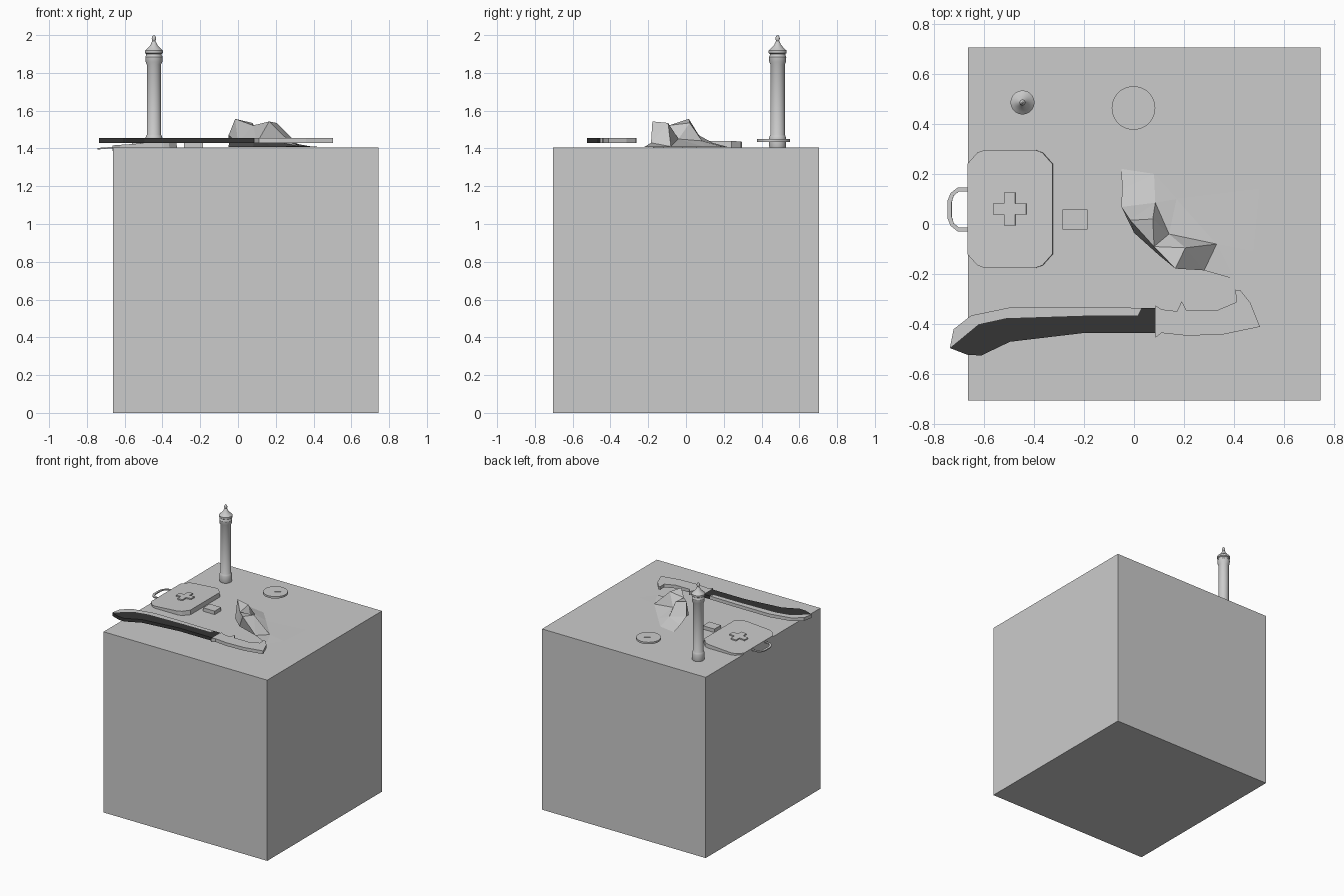
import bpy, bmesh, math
from mathutils import Vector, Matrix

if "Cube" in bpy.data.objects:
    bpy.data.objects.remove(bpy.data.objects["Cube"])

TOP = 1.405


def finish(name, bm, mat=None, recalc=True):
    if recalc:
        bmesh.ops.recalc_face_normals(bm, faces=bm.faces)
    me = bpy.data.meshes.new(name)
    bm.to_mesh(me)
    bm.free()
    ob = bpy.data.objects.new(name, me)
    bpy.context.collection.objects.link(ob)
    if mat:
        me.materials.append(mat)
    return ob


def box(name, x0, x1, y0, y1, z0, z1):
    bm = bmesh.new()
    bmesh.ops.create_cube(bm, size=1)
    for v in bm.verts:
        v.co = Vector(((x0 + x1) / 2 + v.co.x * (x1 - x0),
                       (y0 + y1) / 2 + v.co.y * (y1 - y0),
                       (z0 + z1) / 2 + v.co.z * (z1 - z0)))
    return finish(name, bm)


def plate(name, pts, z0, z1, mat=None):
    bm = bmesh.new()
    face = bm.faces.new([bm.verts.new((x, y, z0)) for x, y in pts])
    out = bmesh.ops.extrude_face_region(bm, geom=[face])
    for g in out["geom"]:
        if isinstance(g, bmesh.types.BMVert):
            g.co.z = z1
    return finish(name, bm, mat)


def lathe(name, prof, cx, cy, n):
    bm = bmesh.new()
    rings = [[bm.verts.new((cx + r * math.cos(2 * math.pi * i / n),
                            cy + r * math.sin(2 * math.pi * i / n), z))
              for i in range(n)] for r, z in prof]
    for a, b in zip(rings, rings[1:]):
        for i in range(n):
            j = (i + 1) % n
            bm.faces.new((a[i], a[j], b[j], b[i]))
    bm.faces.new(rings[0])
    bm.faces.new(rings[-1])
    ob = finish(name, bm)
    bpy.ops.object.select_all(action='DESELECT')
    bpy.context.view_layer.objects.active = ob
    ob.select_set(True)
    bpy.ops.object.shade_smooth_by_angle(angle=math.radians(35))
    return ob


def tilt(ob, pivot, angle):
    p = Matrix.Translation(pivot)
    ob.data.transform(p @ Matrix.Rotation(angle, 4, 'Y') @ p.inverted())


# Pedestal block
box("pedestal", -0.663, 0.745, -0.705, 0.705, 0, TOP)

# Upright candle-like flask with a pointed cap
lathe("flask", [(0.043, 1.405), (0.045, 1.412), (0.045, 1.455), (0.041, 1.467),
                (0.038, 1.472), (0.038, 1.845), (0.044, 1.858), (0.046, 1.885),
                (0.041, 1.893), (0.041, 1.9), (0.048, 1.905), (0.048, 1.918),
                (0.037, 1.928), (0.018, 1.948), (0.011, 1.965), (0.008, 1.97),
                (0.012, 1.98), (0.010, 1.99), (0.003, 2.0)], -0.445, 0.485, 24)

# Floating disc with a raised bar
lathe("disc", [(0.087, 1.434), (0.087, 1.449)], -0.002, 0.463, 40)
bar = box("disc_bar", -0.055, 0.055, -0.006, 0.006, 1.445, 1.451)
bar.data.transform(Matrix.Translation((-0.002, 0.463, 0)) @ Matrix.Rotation(math.radians(30), 4, 'Z'))

# Case: slightly tilted slab, cross and carry handle
cx, cy = -0.495, 0.06
case_quarter = [(0.17, 0.18), (0.13, 0.225), (0.10, 0.236)]
qs = (case_quarter + [(-x, y) for x, y in reversed(case_quarter)]
      + [(-x, -y) for x, y in case_quarter] + [(x, -y) for x, y in reversed(case_quarter)])
case = plate("case", [(cx + x, cy + y) for x, y in qs], 1.39, 1.428)
a, b = 0.022, 0.066
cross_pts = [(b, a), (a, a), (a, b), (-a, b), (-a, a), (-b, a),
             (-b, -a), (-a, -a), (-a, -b), (a, -b), (a, -a), (b, -a)]
cross = plate("case_cross", [(cx + x, cy + y) for x, y in cross_pts], 1.42, 1.437)
outer = [(0.09, 0.087), (0.04, 0.087), (0.012, 0.065), (0, 0.035)]
inner = [(0.09, 0.072), (0.045, 0.072), (0.025, 0.055), (0.017, 0.03)]
half_o = outer + [(x, -y) for x, y in reversed(outer)]
half_i = inner + [(x, -y) for x, y in reversed(inner)]
handle = plate("case_handle", [(-0.745 + x, 0.058 + y) for x, y in half_o + half_i[::-1]], 1.412, 1.42)
for ob in (case, cross, handle):
    tilt(ob, (cx, cy, 1.42), math.radians(-4))

# Small block beside the case
box("small_block", -0.285, -0.185, -0.022, 0.058, TOP, 1.432)

# Sheet lying flat with a crumpled raised corner
V = [(-0.05, 0.22, 1.408), (0.22, 0.275, 1.408), (0.485, 0.26, 1.408), (0.5, 0.14, 1.408),
     (0.475, -0.11, 1.408), (0.40, -0.22, 1.408), (0.28, -0.185, 1.43),
     (0.165, -0.178, 1.543), (0.08, -0.09, 1.522), (-0.015, 0.015, 1.557), (-0.05, 0.068, 1.47),
     (0.205, -0.095, 1.535), (0.075, 0.02, 1.535), (0.085, 0.085, 1.44), (0.14, -0.04, 1.45),
     (0.33, -0.08, 1.41), (0.08, 0.2, 1.408), (0.17, 0.1, 1.408),
     (0.10, -0.125, 1.43), (0.0, -0.035, 1.43), (-0.048, 0.14, 1.43)]
F = [(0, 16, 20), (0, 1, 16), (1, 17, 16), (1, 2, 3, 17), (3, 4, 15, 17), (4, 5, 15), (5, 6, 15),
     (16, 13, 20), (16, 17, 13), (20, 13, 10), (10, 13, 9), (9, 13, 12), (9, 12, 8),
     (12, 13, 14), (12, 14, 8), (8, 14, 11), (8, 11, 7), (11, 14, 15), (11, 15, 6), (11, 6, 7),
     (13, 17, 14), (14, 17, 15), (9, 8, 19), (8, 18, 19), (8, 7, 18), (10, 9, 19), (7, 6, 18)]
bm = bmesh.new()
vs = [bm.verts.new(v) for v in V]
for f in F:
    bm.faces.new([vs[i] for i in f])
finish("crumpled_sheet", bm)

# Long curved knife: dark blade, pale spine strip, hooked grip
dark = bpy.data.materials.new("dark_blade")
dark.diffuse_color = (0.035, 0.035, 0.035, 1)
dark.use_nodes = True
dark.node_tree.nodes["Principled BSDF"].inputs["Base Color"].default_value = dark.diffuse_color
edge = [(-0.735, -0.495), (-0.62, -0.40), (-0.51, -0.376), (-0.2, -0.366), (0.015, -0.365), (0.03, -0.335)]
plate("blade", edge + [(0.085, -0.335), (0.085, -0.435), (-0.2, -0.435), (-0.495, -0.47),
                       (-0.61, -0.525), (-0.665, -0.522)], 1.43, 1.455, dark)
plate("blade_spine", edge + [(-0.2, -0.331), (-0.485, -0.331), (-0.65, -0.365), (-0.72, -0.42)], 1.43, 1.455)
plate("grip", [(0.085, -0.455), (0.11, -0.435), (0.215, -0.446), (0.36, -0.44), (0.503, -0.41),
               (0.465, -0.315), (0.425, -0.265), (0.405, -0.262), (0.408, -0.312), (0.33, -0.345),
               (0.21, -0.345), (0.19, -0.308), (0.172, -0.348), (0.11, -0.341), (0.085, -0.325)],
      1.43, 1.455)
